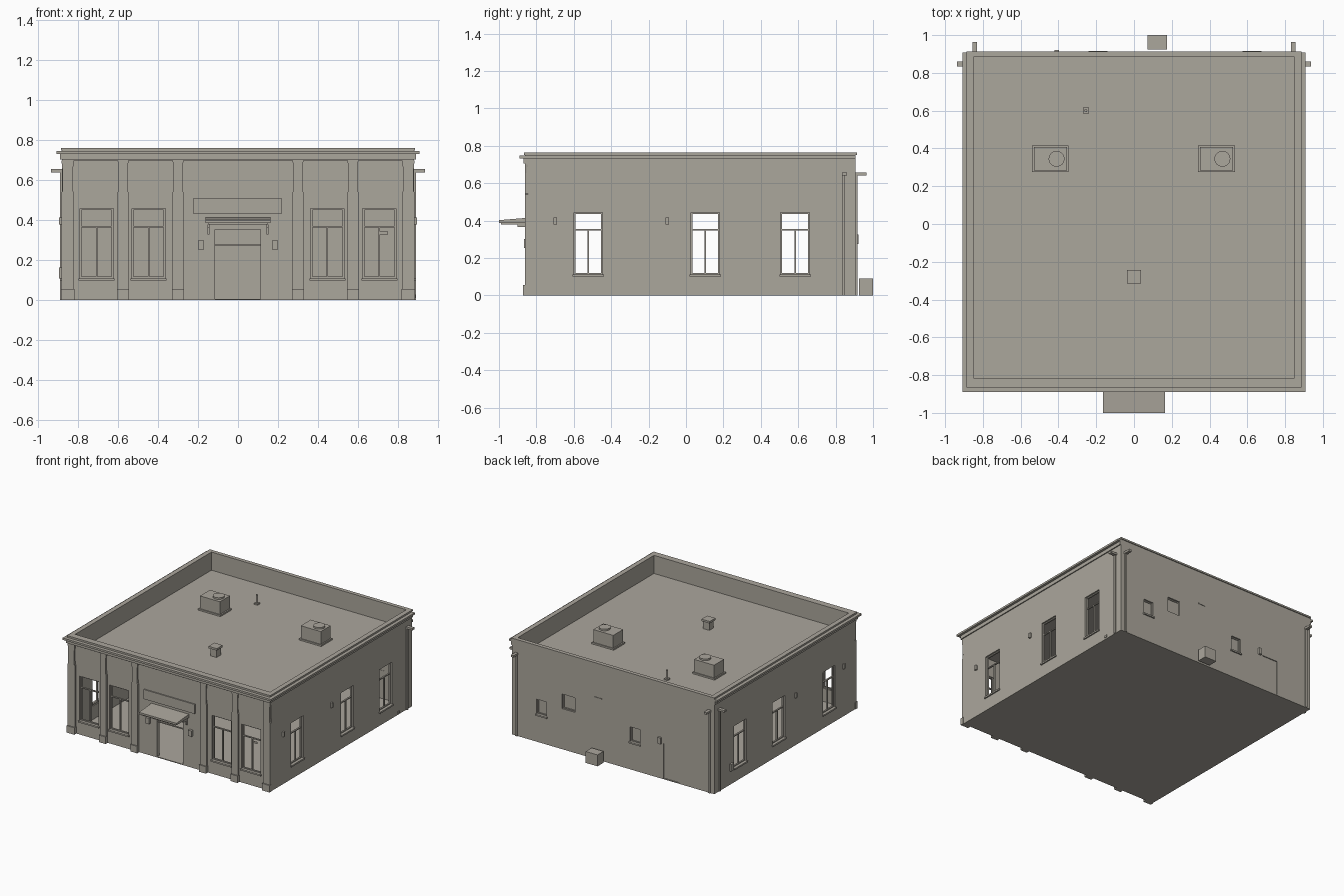
import bpy, bmesh
from mathutils import Matrix, Vector

if "Cube" in bpy.data.objects:
    bpy.data.objects.remove(bpy.data.objects["Cube"], do_unlink=True)

# Single plaster colour
COLOR = (0.41, 0.385, 0.335, 1)
plaster = bpy.data.materials.new("warm_grey_plaster")
plaster.use_nodes = True
plaster.diffuse_color = COLOR
bsdf = plaster.node_tree.nodes["Principled BSDF"]
bsdf.inputs["Base Color"].default_value = COLOR
bsdf.inputs["Roughness"].default_value = 0.9


def finish(name, bm):
    bmesh.ops.recalc_face_normals(bm, faces=bm.faces)
    mesh = bpy.data.meshes.new(name)
    bm.to_mesh(mesh)
    bm.free()
    mesh.materials.append(plaster)
    obj = bpy.data.objects.new(name, mesh)
    bpy.context.collection.objects.link(obj)
    return obj


def add_box(bm, x, y, z):
    size = Vector((x[1] - x[0], y[1] - y[0], z[1] - z[0]))
    mid = Vector((x[0] + x[1], y[0] + y[1], z[0] + z[1])) / 2
    bmesh.ops.create_cube(bm, size=1, matrix=Matrix.Translation(mid) @ Matrix.Diagonal(size).to_4x4())


def boxes(name, *items):
    bm = bmesh.new()
    for item in items:
        add_box(bm, *item)
    return finish(name, bm)


def cylinder(name, center, radius, height, sides=24):
    bm = bmesh.new()
    bmesh.ops.create_cone(bm, cap_ends=True, segments=sides, radius1=radius, radius2=radius,
                          depth=height, matrix=Matrix.Translation(center))
    return finish(name, bm)


def prism(name, points, axis, start, length):
    """Extrude a closed outline (u, z) along the x or y axis."""
    bm = bmesh.new()
    verts = [bm.verts.new((start, u, z) if axis == "x" else (u, start, z)) for u, z in points]
    face = bm.faces.new(verts)
    out = bmesh.ops.extrude_face_region(bm, geom=[face])
    move = Vector((length, 0, 0)) if axis == "x" else Vector((0, length, 0))
    bmesh.ops.translate(bm, vec=move, verts=[v for v in out["geom"] if isinstance(v, bmesh.types.BMVert)])
    return finish(name, bm)


def around(c, half):
    return (c - half, c + half)


# Main levels and planes
W, FRONT, PIER, BACK = 0.882, -0.845, -0.862, 0.907
IN_X, IN_F, IN_B = 0.85, -0.815, 0.883
TOP, DECK = 0.755, 0.62
FRONT_WIN = [-0.707, -0.447, 0.447, 0.707]
SIDE_WIN = [-0.523, 0.103, 0.583]
BACK_WIN = [(0.625, 0.043, 0.22, 0.335), (0.39, 0.055, 0.32, 0.435), (-0.19, 0.043, 0.22, 0.335)]
DOOR_X = (-0.115, 0.112)

# Walls: a shell with a hollow room, a roof tray and openings
walls = boxes("walls", ((-W, W), (FRONT, BACK), (0, TOP)))
cuts = [((-IN_X, IN_X), (IN_F, IN_B), (0.006, 0.60)),
        ((-IN_X, IN_X), (IN_F, IN_B), (DECK, 1)),
        (DOOR_X, (-1, -0.8), (0.006, 0.355)),
        ((-0.575, -0.44), (0.87, 1), (0.006, 0.28))]
cuts += [(around(x, 0.083), (-1, -0.8), (0.11, 0.46)) for x in FRONT_WIN]
cuts += [((-1, 1), around(y, 0.077), (0.112, 0.443)) for y in SIDE_WIN]
cuts += [(around(x, h), (0.87, 1), (z0, z1)) for x, h, z0, z1 in BACK_WIN]
for cut in cuts:
    cutter = boxes("opening_cutter", cut)
    cutter.hide_render = True
    mod = walls.modifiers.new("opening", "BOOLEAN")
    mod.operation, mod.solver, mod.object = "DIFFERENCE", "EXACT", cutter
    graph = bpy.context.evaluated_depsgraph_get()
    result = bpy.data.meshes.new_from_object(walls.evaluated_get(graph))
    walls.modifiers.clear()
    walls.data = result
    bpy.data.objects.remove(cutter, do_unlink=True)
walls.data.materials.clear()
walls.data.materials.append(plaster)

# Frieze, upper bay panels, projecting cornice and coping
boxes("frieze", ((-W, W), (PIER, FRONT), (0.70, TOP)))
boxes("upper_bay_panels", ((-W, W), (FRONT - 0.006, FRONT), (0.572, 0.70)))


def ledge(name, out, z):
    """Moulding along the front and both sides."""
    boxes(name, ((-W - out, W + out), (PIER - out, FRONT), z),
          *[(tuple(sorted((s * (W - 0.01), s * (W + out)))), (FRONT, BACK), z) for s in (-1, 1)])


ledge("cornice_fascia", 0.008, (0.705, 0.732))
ledge("cornice_shelf", 0.027, (0.732, 0.747))
boxes("coping",
      ((-0.887, 0.887), (-0.866, IN_F), (0.75, 0.763)),
      ((-0.887, 0.887), (IN_B, 0.914), (0.75, 0.763)),
      ((-0.887, -IN_X), (IN_F, IN_B), (0.75, 0.763)),
      ((IN_X, 0.887), (IN_F, IN_B), (0.75, 0.763)))

# Pilasters with flared heads and projecting bases
for x, half in [(s * c, h) for s in (-1, 1) for c, h in ((0.30, 0.0275), (0.575, 0.0275), (0.8525, 0.0315))]:
    right = [(half, 0), (half, 0.54), (half - 0.005, 0.545), (half - 0.005, 0.655),
             (half - 0.002, 0.685), (half, 0.70)]
    outline = [(x + u, z) for u, z in right] + [(x - u, z) for u, z in reversed(right)]
    prism("pilaster", outline, "y", PIER, FRONT - PIER)
    boxes("pilaster_base", (around(x, half + 0.002), (PIER - 0.009, FRONT), (0, 0.055)))


def window(name, c, half, z0, z1, transom, plane, normal, along, sill=True):
    """Frame bars, centre mullion, transom and sill for one opening."""
    b = 0.008
    depth = tuple(sorted((plane - normal * 0.012, plane - normal * 0.024)))
    parts = [((c - half, c - half + b), depth, (z0, z1)), ((c + half - b, c + half), depth, (z0, z1)),
             (around(c, half), depth, (z0, z0 + b)), (around(c, half), depth, (z1 - b, z1))]
    if transom:
        parts += [(around(c, 0.004), depth, (z0, transom)), (around(c, half), depth, around(transom, 0.004))]
    if sill:
        sill_depth = tuple(sorted((plane + normal * 0.010, plane - normal * 0.012)))
        parts.append((around(c, half + 0.007), sill_depth, (z0 - 0.012, z0)))
    if along == "y":
        parts = [(d, u, z) for u, d, z in parts]
    boxes(name, *parts)


for x in FRONT_WIN:
    window("front_window", x, 0.083, 0.11, 0.46, 0.367, FRONT, -1, "x")
for y in SIDE_WIN:
    for s in (-1, 1):
        window("side_window", y, 0.077, 0.112, 0.443, 0.352, s * W, s, "y")
for i, (x, h, z0, z1) in enumerate(BACK_WIN):
    window("back_window", x, h, z0, z1, None, BACK, 1, "x", sill=i != 1)
    boxes("back_window_pane", (around(x, h), (0.885, 0.89), (z0, z1)))
boxes("window_sign", ((0.70, 0.75), (-0.83, -0.825), (0.33, 0.345)))

# Entrance: transom, sloped canopy, brackets, sign board, lamps
boxes("door_transom", (DOOR_X, (-0.83, -0.818), (0.272, 0.278)))
prism("canopy", [(FRONT, 0.387), (-1, 0.387), (-1, 0.402), (FRONT, 0.415)], "x", -0.163, 0.326)
boxes("canopy_soffit", ((-0.15, 0.15), (-0.99, FRONT), (0.378, 0.387)))
for s in (-1, 1):
    boxes("canopy_bracket", (around(s * 0.148, 0.005), (-0.858, FRONT), (0.33, 0.38)),
          (around(s * 0.148, 0.005), (-0.90, FRONT), (0.365, 0.38)))
    boxes("entrance_lamp", (around(s * 0.186, 0.015), (-0.866, FRONT), (0.254, 0.30)))
boxes("sign_board", ((-0.225, 0.22), (FRONT - 0.009, FRONT), (0.435, 0.51)))

# Back door, lamp, vent strip and outdoor unit
boxes("back_door", ((-0.575, -0.44), (0.888, 0.9), (0.006, 0.28)))
boxes("back_lamp", (around(-0.41, 0.012), (BACK, 0.922), (0.275, 0.325)))
boxes("back_vent_strip", (around(0.13, 0.03), (BACK, 0.911), (0.485, 0.491)))
boxes("outdoor_unit", ((0.072, 0.175), (0.925, 1.0), (0, 0.09)))

# Side lamps, meter box, vent, downpipes and spouts
for s in (-1, 1):
    def outward(d):
        return tuple(sorted((s * (W - 0.004), s * (W + d))))
    for y in (-0.70, -0.10):
        boxes("side_lamp", (outward(0.014), around(y, 0.009), (0.378, 0.415)))
    boxes("side_downpipe", (outward(0.009), around(0.842, 0.008), (0, 0.645)))
    boxes("side_spout", (outward(0.055), around(0.848, 0.013), (0.64, 0.656)))
    boxes("back_downpipe", (around(s * 0.842, 0.008), (BACK - 0.004, 0.916), (0, 0.645)))
    boxes("back_spout", (around(s * 0.842, 0.012), (BACK - 0.004, 0.964), (0.64, 0.656)))
boxes("meter_box", ((-W - 0.015, -W), around(0.70, 0.018), (0.11, 0.165)))
boxes("low_vent", ((W, W + 0.006), around(0.74, 0.012), (0.012, 0.028)))

# Roof equipment
for x, fan_x in ((-0.443, -0.41), (0.437, 0.468)):
    boxes("roof_unit", (around(x, 0.097), around(0.345, 0.07), (DECK, DECK + 0.012)),
          (around(x, 0.087), around(0.345, 0.062), (DECK + 0.012, DECK + 0.112)))
    cylinder("roof_unit_fan", (fan_x, 0.345, DECK + 0.118), 0.042, 0.014)
boxes("roof_vent", (around(0, 0.027), around(-0.28, 0.027), (DECK, DECK + 0.06)),
      (around(0, 0.036), around(-0.28, 0.036), (DECK + 0.06, DECK + 0.076)))
boxes("pipe_flange", (around(-0.255, 0.016), around(0.6, 0.016), (DECK, DECK + 0.01)))
cylinder("roof_pipe", (-0.255, 0.6, DECK + 0.04), 0.008, 0.07, 12)
